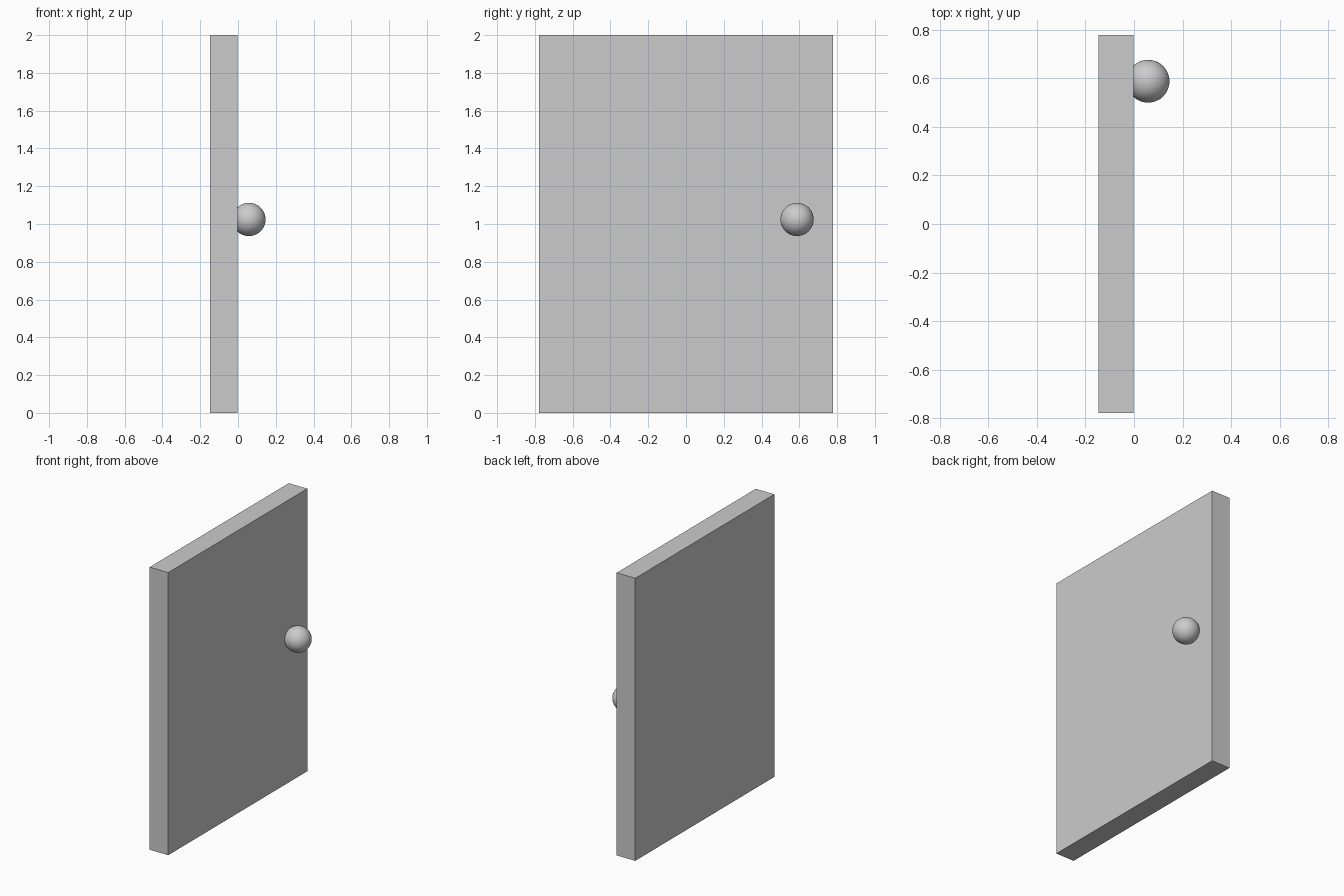
import bpy

if "Cube" in bpy.data.objects:
    bpy.data.objects.remove(bpy.data.objects["Cube"])

# Door slab
bpy.ops.mesh.primitive_cube_add(size=1, location=(-0.0745, 0, 1))
door = bpy.context.object
door.name = "door_panel"
door.scale = (0.145, 1.555, 2.0)
bpy.ops.object.transform_apply(location=False, rotation=False, scale=True)

# Round knob, partly sunk into the slab's right face
bpy.ops.mesh.primitive_uv_sphere_add(segments=48, ring_count=24, radius=0.088,
                                     location=(0.058, 0.588, 1.024))
knob = bpy.context.object
knob.name = "door_knob"
bpy.ops.object.shade_smooth()
